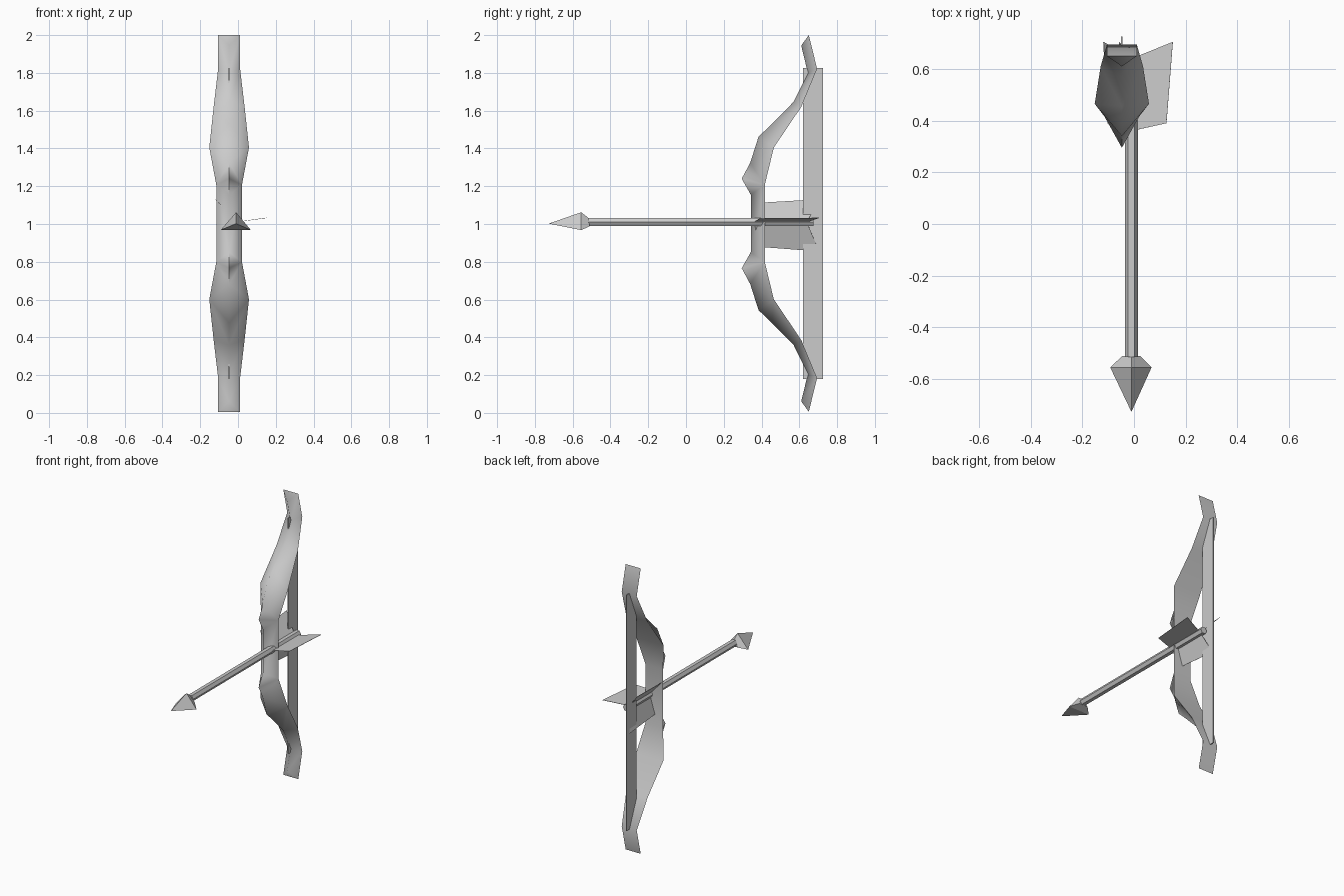
import bpy, bmesh, math

cube = bpy.data.objects.get("Cube")
if cube:
    bpy.data.objects.remove(cube, do_unlink=True)

grey = bpy.data.materials.new("light_grey")
grey.use_nodes = True
grey.diffuse_color = (0.6, 0.6, 0.6, 1)
bsdf = next(n for n in grey.node_tree.nodes if n.type == 'BSDF_PRINCIPLED')
bsdf.inputs["Base Color"].default_value = (0.6, 0.6, 0.6, 1)
bsdf.inputs["Roughness"].default_value = 0.7


def make(name, verts, faces, smooth=None, closed=True):
    bm = bmesh.new()
    vs = [bm.verts.new(v) for v in verts]
    for f in faces:
        bm.faces.new([vs[i] for i in f])
    if closed:
        bmesh.ops.recalc_face_normals(bm, faces=bm.faces)
    mesh = bpy.data.meshes.new(name)
    bm.to_mesh(mesh)
    bm.free()
    mesh.materials.append(grey)
    ob = bpy.data.objects.new(name, mesh)
    bpy.context.collection.objects.link(ob)
    if smooth:
        bpy.ops.object.select_all(action='DESELECT')
        ob.select_set(True)
        bpy.context.view_layer.objects.active = ob
        bpy.ops.object.shade_smooth_by_angle(angle=math.radians(smooth))
    return ob


def loft(name, rings):
    """Join rings of equal size and close both ends."""
    n, verts = len(rings[0]), [v for r in rings for v in r]
    faces = [tuple(range(n)), tuple(range(len(verts) - n, len(verts)))]
    for k in range(len(rings) - 1):
        for i in range(n):
            a, b = k * n + i, k * n + (i + 1) % n
            faces.append((a, b, b + n, a + n))
    return make(name, verts, faces)


# Bow: triangular section with a flat back and a front ridge, mirrored about mid height
BX, MID = -0.047, 1.003
back = [(0.65, 2.0, 0.058), (0.694, 1.822, 0.058), (0.61, 1.62, 0.082),
        (0.465, 1.405, 0.105), (0.417, 1.207, 0.068)]          # y, z, half width
ridge = [(0.61, 1.945), (0.645, 1.80), (0.57, 1.647), (0.455, 1.53),
         (0.384, 1.462), (0.34, 1.324), (0.295, 1.24), (0.343, 1.155)]  # y, z


def both_ends(points):
    flipped = [(p[0], 2 * MID - p[1], *p[2:]) for p in reversed(points)]
    return points + flipped


B, R = both_ends(back), both_ends(ridge)
nb, nr = len(B), len(R)
verts = [(BX - w, y, z) for y, z, w in B] + [(BX + w, y, z) for y, z, w in B]
verts += [(BX, y, z) for y, z in R]
# Each back point spans these ridge points
span = [(0, 0), (1, 1), (2, 2), (3, 5), (5, 7)]
span += [(nr - 1 - hi, nr - 1 - lo) for lo, hi in reversed(span)]
faces = [(0, nb, 2 * nb), (nb - 1, 2 * nb - 1, 2 * nb + nr - 1)]
for i in range(nb):
    lo, hi = span[i]
    for side in (0, nb):
        for r in range(lo, hi):
            faces.append((side + i, 2 * nb + r, 2 * nb + r + 1))
        if i + 1 < nb:
            nxt = span[i + 1][0]
            quad = [side + i, 2 * nb + hi, 2 * nb + nxt, side + i + 1]
            faces.append(tuple(dict.fromkeys(quad)))
    if i + 1 < nb:
        faces.append((i, i + 1, nb + i + 1, nb + i))
make("bow", verts, faces, smooth=97)

# Bowstring: thin upright band
loft("bowstring", [[(BX + sx * 0.003, y, z) for sx, y in
                    ((-1, 0.62), (1, 0.62), (1, 0.726), (-1, 0.726))]
                   for z in (0.18, 1.827)])

# Arrow shaft: hexagonal rod
AX, AZ = -0.01, 1.01
loft("arrow_shaft", [[(AX + 0.025 * math.cos(i * math.pi / 3), y,
                       AZ + 0.025 * math.sin(i * math.pi / 3)) for i in range(6)]
                     for y in (-0.515, 0.675)])


# Arrowhead: three-sided point with a tapered back
def triangle(y, s):
    return [(AX + dx * s, y, 1.002 + dz * s)
            for dx, dz in ((-0.082, -0.034), (0.078, -0.034), (0, 0.06))]


head = triangle(-0.51, 0.42) + triangle(-0.555, 1) + [(AX, -0.727, 1.002)]
make("arrowhead", head, [(0, 1, 2)]
     + [(i, (i + 1) % 3, 3 + (i + 1) % 3, 3 + i) for i in range(3)]
     + [(3 + i, 3 + (i + 1) % 3, 6) for i in range(3)])

# Feathers: three swept vanes around the shaft
for name, deg in (("feather_side", 8), ("feather_upper", 132), ("feather_lower", 253)):
    c, s = math.cos(math.radians(deg)), math.sin(math.radians(deg))
    outline = [(0.0, 0.36), (0.137, 0.39), (0.162, 0.705), (0.0, 0.64)]  # radius, y
    loft(name, [[(AX + r * c - o * s, y, AZ + r * s + o * c) for r, y in outline]
                for o in (-0.001, 0.001)])
